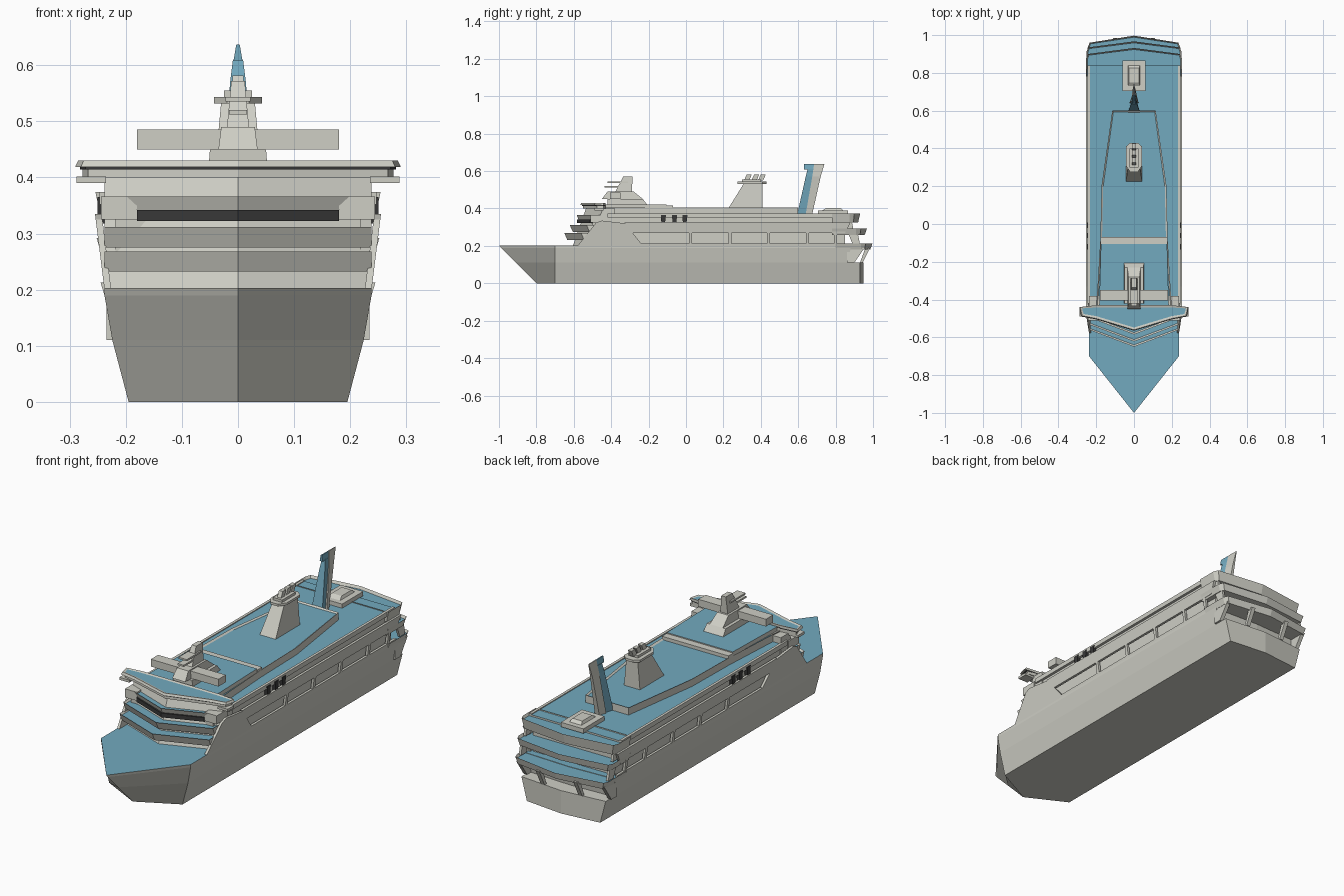
import bpy, bmesh
from mathutils import Vector

if "Cube" in bpy.data.objects:
    bpy.data.objects.remove(bpy.data.objects["Cube"])

def material(name, c):
    m = bpy.data.materials.new(name)
    m.diffuse_color = (*c, 1)
    m.use_nodes = True
    m.node_tree.nodes["Principled BSDF"].inputs["Base Color"].default_value = m.diffuse_color
    return m

GREY = material("pale_grey", (0.62, 0.62, 0.56))
BLUE = material("deck_blue", (0.17, 0.40, 0.52))
DARK = material("dark_glass", (0.04, 0.04, 0.04))

def finish(name, bm, mats):
    bmesh.ops.recalc_face_normals(bm, faces=bm.faces)
    me = bpy.data.meshes.new(name)
    bm.to_mesh(me)
    bm.free()
    for m in mats:
        me.materials.append(m)
    ob = bpy.data.objects.new(name, me)
    bpy.context.collection.objects.link(ob)
    return ob

def loft(name, rings, mats=(GREY,), rim=None, sink=0):
    """Join rings of 3D points; optionally inset the last cap as a coloured deck."""
    bm = bmesh.new()
    vs = [[bm.verts.new(p) for p in r] for r in rings]
    n = len(vs[0])
    for a, b in zip(vs, vs[1:]):
        for i in range(n):
            j = (i + 1) % n
            bm.faces.new((a[i], a[j], b[j], b[i]))
    bm.faces.new(vs[0][::-1])
    top = bm.faces.new(vs[-1])
    bm.normal_update()
    if rim is not None:
        if rim > 0:
            bmesh.ops.inset_region(bm, faces=[top], thickness=rim)
            for v in top.verts:
                v.co.z -= sink
        top.material_index = 1
    return finish(name, bm, mats)

def sym(half, z):
    """Mirror a half outline (bow to stern, x >= 0) at height z."""
    left = [(-x, y) for x, y in reversed(half) if x > 1e-6]
    return [(x, y, z) for x, y in half + left]

def slab(name, low, z0, z1, high=None, mat=GREY, rim=None, sink=0):
    return loft(name, [sym(low, z0), sym(high or low, z1)], (mat, BLUE), rim, sink)

def box(name, x0, x1, y0, y1, z0, z1, mat=GREY):
    f = lambda z: [(x0, y0, z), (x1, y0, z), (x1, y1, z), (x0, y1, z)]
    return loft(name, [f(z0), f(z1)], (mat,))

def rect(w, y0, y1):
    return [(w, y0), (w, y1)]

def side_plate(name, prof, x0, x1, mat=GREY):
    """Profile of (y, z) points given thickness in x."""
    return loft(name, [[(x, y, z) for y, z in prof] for x in (x0, x1)], (mat,))

# Hull: lower body reaches the transom, upper body stops short of it
keel = [(0, -.80), (.195, -.70), (.195, .93), (0, .95)]
mid = [(0, -.91), (.224, -.70), (.224, .93), (0, .95)]
loft("lower_hull", [sym(keel, 0), sym(mid, .11)])
loft("upper_hull", [
    sym([(0, -.91), (.224, -.70), (.224, .87), (0, .88)], .11),
    sym([(0, -.99), (.238, -.70), (.238, .88), (0, .89)], .19),
    sym([(0, -1.0), (.238, -.70), (.238, .88), (0, .89)], .203)], (GREY, BLUE), 0)
for s in (-1, 1):
    side_plate("stern_quarter", [(.86, .11), (.90, .11), (.955, .19), (.86, .19)], s * .215, s * .234)
    side_plate("stern_post", [(.93, .11), (.945, .11), (.985, .19), (.96, .19)], s * .09, s * .11)

# Stern decks with slanted rails
def stern(name, w, y0, ys, yc, z0, z1):
    low = [(w - .01, y0), (w - .01, ys - .02), (w - .02, ys), (0, yc)]
    high = [(w, y0), (w, ys - .02), (w - .01, ys + .005), (0, yc + .012)]
    slab(name, low, z0, z1, high, rim=.008, sink=.012)

stern("lower_stern_deck", .245, .80, .955, .985, .180, .213)
stern("middle_stern_deck", .252, .78, .93, .955, .258, .292)
stern("roof_stern_deck", .254, .78, .895, .92, .325, .374)
for s in (-1, 1):
    for z, y in ((.21, .90), (.29, .865)):
        side_plate("stern_strut", [(y - .01, z), (y + .03, z), (y + .02, z + .05), (y - .03, z + .05)],
                   s * .226, s * .238)

# Superstructure core and main roof
slab("cabin_core", rect(.218, -.50, .85), .20, .33)
slab("upper_cabins", rect(.234, -.45, .84), .315, .37, rim=0)

# Flared side screens around the promenade openings
def screen(s, name, prof):
    """Profile of (y, z); x leans outward with height."""
    fx = lambda z: .238 + (z - .20) * .125
    loft(name, [[(s * (fx(z) - d), y, z) for y, z in prof] for d in (0, .012)])

for s in (-1, 1):
    screen(s, "screen_front", [(-.58, .20), (-.23, .20), (-.285, .27), (-.32, .32), (-.45, .335), (-.48, .325)])
    screen(s, "screen_sill", [(-.24, .20), (.86, .20), (.86, .213), (-.24, .213)])
    screen(s, "screen_band", [(-.29, .268), (.85, .268), (.88, .325), (-.33, .325)])
    for y in (.025, .235, .44, .65, .80):
        screen(s, "screen_divider", [(y - .008, .213), (y + .008, .213), (y + .008, .268), (y - .008, .268)])
    side_plate("roof_rail", [(-.42, .352), (.84, .352), (.84, .374), (-.42, .374)], s * .234, s * .247)
    for y in (-.125, -.065, -.01):
        side_plate("side_vent", [(y - .01, .365), (y + .018, .365), (y + .012, .318), (y - .006, .318)],
                   s * .234, s * .250, DARK)

# Stepped chevron front of the superstructure
def chev(c, w=.238, k=.09, back=-.38):
    return [(0, c), (w, c + k), (w, back), (0, back)]

slab("front_core", chev(-.605), .20, .40, chev(-.535))
for z0, z1, a, b in ((.232, .268, -.635, -.65), (.275, .312, -.605, -.622),
                     (.342, .366, -.575, -.585)):
    slab("front_tier", chev(a, back=-.45), z0, z1, chev(b, back=-.45), rim=.01, sink=.008)
slab("front_window_band", chev(-.583, .18, .069, -.45), .322, .342, mat=DARK)
for s in (-1, 1):
    box("front_corner_block", s * .18, s * .244, -.51, -.43, .325, .366)
    box("wing_bracket", s * .235, s * .288, -.49, -.44, .39, .402)

# Bridge with wings
def wing(d):
    return [(0, -.56 - d), (.20, -.50 - d), (.275 + d, -.485 - d), (.285 + d, -.44), (.20, -.43), (0, -.43)]

slab("bridge_base", wing(-.008), .40, .417)
slab("bridge_glass", wing(-.003), .414, .421, mat=DARK)
slab("bridge_roof", wing(.005), .419, .43, wing(0), rim=.012, sink=.003)

# Raised top decks
top = [(0, -.45), (.20, -.45), (.178, -.08), (.172, .20), (.115, .60), (0, .60)]
slab("top_deck", top, .365, .405, rim=.009, sink=.006)
slab("forward_top_deck", [(.185, -.46), (.175, -.105)], .40, .42, rim=0)
slab("deck_step", [(.178, -.105), (.176, -.07)], .39, .415)

# Forward radar mast
slab("radar_base", rect(.053, -.42, -.20), .41, .45, rect(.05, -.42, -.23))
slab("radar_tower", rect(.035, -.45, -.23), .45, .49, rect(.03, -.42, -.28))
box("radar_crossbar", -.18, .18, -.405, -.35, .45, .485)
slab("radar_mast", rect(.02, -.38, -.29), .485, .572, rect(.012, -.335, -.285))
box("radar_arm", -.022, .022, -.42, -.31, .535, .543)
box("radar_lower_arm", -.016, .016, -.435, -.34, .512, .520)

# Funnel with pipes
slab("funnel", rect(.043, .22, .41), .39, .535, rect(.03, .31, .41))
slab("funnel_cap", [(.02, .275), (.043, .31), (.043, .41), (.02, .43)], .532, .543)
slab("funnel_collar", rect(.025, .30, .40), .54, .555)
for y in (.325, .365, .40):
    slab("exhaust_pipe", rect(.010, y - .015, y + .012), .55, .582, rect(.010, y, y + .027))

# Aft fin mast: wide front edge narrowing upward
def fin(name, rows, mat):
    loft(name, [[(-w, a, z), (w, a, z), (w * .5, b, z), (-w * .5, b, z)] for z, w, a, b in rows], (mat,))

fin("aft_mast", [(.37, .024, .64, .675), (.57, .012, .675, .72), (.637, .003, .685, .74)], GREY)
fin("aft_mast_front", [(.37, .030, .595, .645), (.57, .014, .64, .68), (.61, .009, .65, .69)], BLUE)
fin("aft_mast_tip", [(.608, .008, .632, .70), (.637, .003, .632, .70)], BLUE)

# Aft roof hatch
slab("hatch_base", rect(.06, .705, .865), .368, .39)
slab("hatch_cover", rect(.032, .73, .84), .39, .403, rect(.026, .75, .825))
